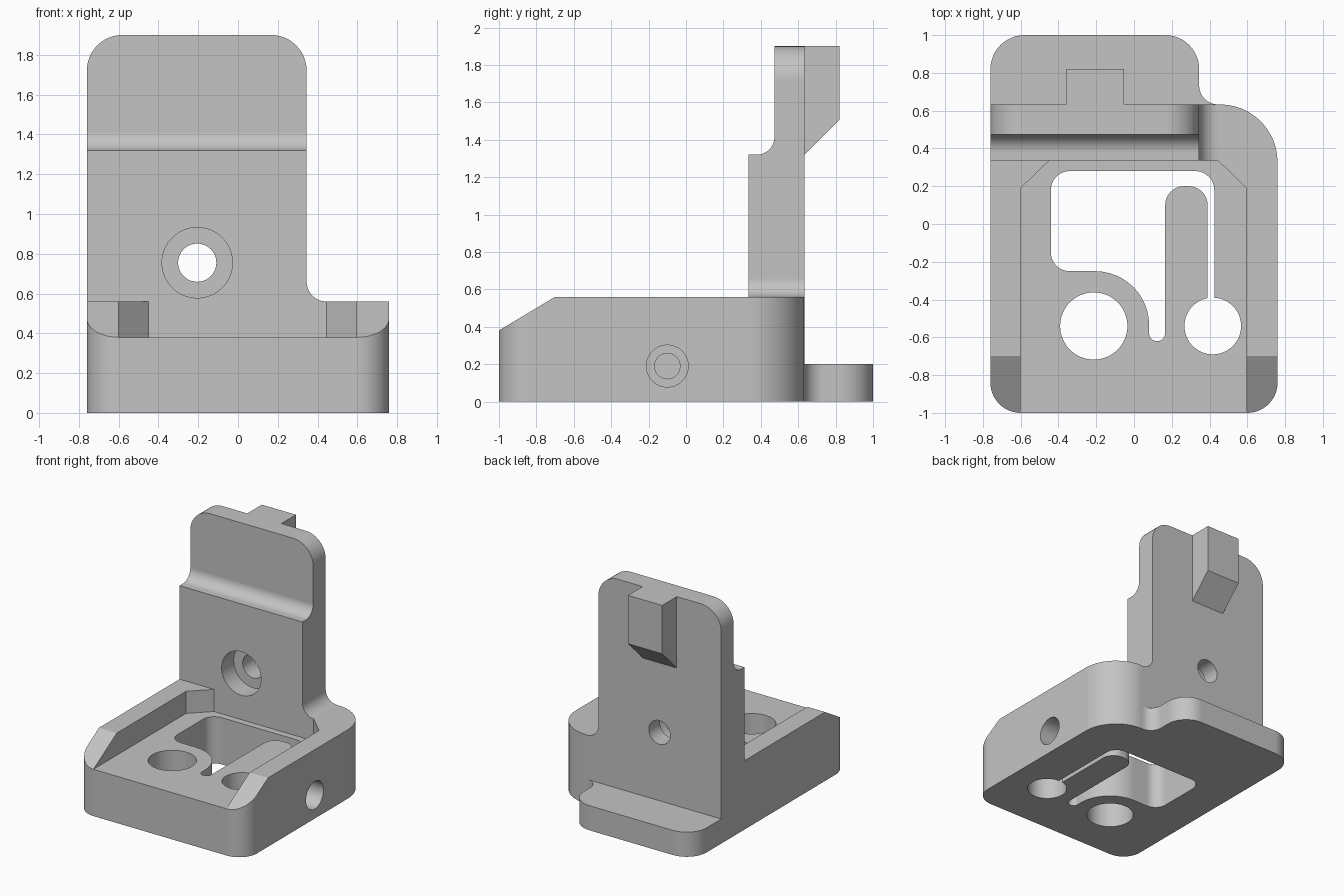
import bpy, bmesh, math
from mathutils import Vector

cube = bpy.data.objects.get("Cube")
if cube:
    bpy.data.objects.remove(cube, do_unlink=True)

GREY = (0.55, 0.55, 0.55, 1.0)
grey = bpy.data.materials.new("plain grey")
grey.use_nodes = True
grey.diffuse_color = GREY
grey.node_tree.nodes["Principled BSDF"].inputs["Base Color"].default_value = GREY


def rounded(corners, steps=12):
    """Outline from (u, v) or (u, v, radius) corners; radius gives a fillet."""
    points = []
    for i, corner in enumerate(corners):
        p = Vector(corner[:2])
        if len(corner) == 2:
            arc = [p]
        else:
            a = (Vector(corners[i - 1][:2]) - p).normalized()
            b = (Vector(corners[(i + 1) % len(corners)][:2]) - p).normalized()
            half = a.angle(b) / 2
            r = corner[2]
            centre = p + (a + b).normalized() * (r / math.sin(half))
            start = p + a * (r / math.tan(half)) - centre
            end = p + b * (r / math.tan(half)) - centre
            sweep = start.angle(end)
            arc = [centre + (start * math.sin((1 - k / steps) * sweep)
                             + end * math.sin(k / steps * sweep)) / math.sin(sweep)
                   for k in range(steps + 1)]
        for q in arc:
            if not points or (q - points[-1]).length > 1e-4:
                points.append(q)
    if (points[0] - points[-1]).length < 1e-4:
        points.pop()
    return points


def circle(u, v, r, n=64):
    return [Vector((u + r * math.cos(math.tau * i / n), v + r * math.sin(math.tau * i / n)))
            for i in range(n)]


def prism(name, outline, low, high, axis="z"):
    """Extrude an outline along an axis between two levels."""
    place = {"z": lambda p, w: (p.x, p.y, w),
             "y": lambda p, w: (p.x, w, p.y),
             "x": lambda p, w: (w, p.x, p.y)}[axis]
    bm = bmesh.new()
    face = bm.faces.new([bm.verts.new(place(p, low)) for p in outline])
    new = bmesh.ops.extrude_face_region(bm, geom=[face])["geom"]
    shift = Vector(place(Vector((0, 0)), high - low))
    bmesh.ops.translate(bm, vec=shift, verts=[g for g in new if isinstance(g, bmesh.types.BMVert)])
    bmesh.ops.recalc_face_normals(bm, faces=bm.faces)
    mesh = bpy.data.meshes.new(name)
    bm.to_mesh(mesh)
    bm.free()
    mesh.materials.append(grey)
    obj = bpy.data.objects.new(name, mesh)
    bpy.context.collection.objects.link(obj)
    return obj


def cut(obj, cutters):
    """Subtract the cutters, bake the result and discard them."""
    for cutter in cutters:
        cutter.hide_render = True
        mod = obj.modifiers.new("cut", "BOOLEAN")
        mod.operation, mod.solver, mod.object = "DIFFERENCE", "EXACT", cutter
    graph = bpy.context.evaluated_depsgraph_get()
    mesh = bpy.data.meshes.new_from_object(obj.evaluated_get(graph))
    obj.modifiers.clear()
    obj.data = mesh
    for cutter in cutters:
        bpy.data.objects.remove(cutter, do_unlink=True)


LEFT, RIGHT, BACK, RIM, FLOOR = -0.76, 0.76, 0.633, 0.56, 0.38
WALL_X, WALL_Y = 0.345, 0.335

# Base block with rounded corners
base = prism("base_block", rounded([
    (LEFT, -1, 0.16), (RIGHT, -1, 0.16), (RIGHT, BACK, 0.305), (LEFT, BACK)]), 0, RIM)

# Sloped front rim, recessed tray, flexure pocket, round holes and side bolt bore
cut(base, [
    prism("slope_cutter", rounded([(-1.1, 0.32), (-0.6, 0.62), (-1.1, 0.62)]), -1, 1, "x"),
    prism("tray_cutter", rounded([
        (-0.6, -1.1), (0.595, -1.1), (0.595, 0.19), (0.445, WALL_Y),
        (-0.45, WALL_Y), (-0.6, 0.19)]), FLOOR, 0.8),
    prism("pocket_cutter", rounded([
        (-0.44, 0.28, 0.1), (-0.44, -0.25, 0.1), (0.08, -0.25, 0.285),
        (0.08, -0.62, 0.042), (0.165, -0.62, 0.042), (0.165, 0.2, 0.1),
        (0.39, 0.2, 0.1), (0.39, -0.45), (0.425, -0.45), (0.425, 0.28, 0.1)]), -0.1, 0.5),
    prism("large_hole_cutter", circle(-0.213, -0.54, 0.178), -0.1, 0.5),
    prism("clamp_hole_cutter", circle(0.417, -0.54, 0.15), -0.1, 0.5),
    prism("bolt_head_cutter", circle(-0.1, 0.19, 0.112), 0.53, 0.9, "x"),
    prism("bolt_cutter", circle(-0.1, 0.19, 0.068), 0.41, 0.6, "x"),
])

# Low foot behind the base
foot = prism("back_foot", rounded([
    (LEFT, BACK), (WALL_X + 0.1, BACK), (WALL_X, BACK, 0.1),
    (WALL_X, 1, 0.18), (LEFT, 1, 0.18)]), 0, 0.2)

# Upright wall, thinned above a filleted step, with a counterbored hole
wall = prism("back_wall", rounded([
    (LEFT, RIM), (WALL_X + 0.1, RIM), (WALL_X, RIM, 0.1),
    (WALL_X, 1.9, 0.18), (LEFT, 1.9, 0.18)]), WALL_Y, BACK, "y")
cut(wall, [
    prism("step_cutter", rounded([(0.2, 1.32), (0.473, 1.32, 0.095), (0.473, 2), (0.2, 2)]),
          -1, 1, "x"),
    prism("counterbore_cutter", circle(-0.205, 0.755, 0.177), 0.2, 0.49, "y"),
    prism("screw_hole_cutter", circle(-0.205, 0.755, 0.096), 0.4, 0.8, "y"),
])

# Hook tab at the top of the wall's rear face
tab = prism("rear_tab", rounded([(BACK, 1.32), (0.82, 1.507), (0.82, 1.9), (BACK, 1.9)]),
            -0.36, -0.053, "x")

# Smooth curved surfaces, keep edges crisp
bpy.ops.object.select_all(action="DESELECT")
for part in (base, foot, wall, tab):
    part.select_set(True)
    bpy.context.view_layer.objects.active = part
bpy.ops.object.shade_smooth_by_angle(angle=math.radians(25))
for part in (base, foot, wall, tab):
    part.modifiers.new("even shading", "WEIGHTED_NORMAL").keep_sharp = True
